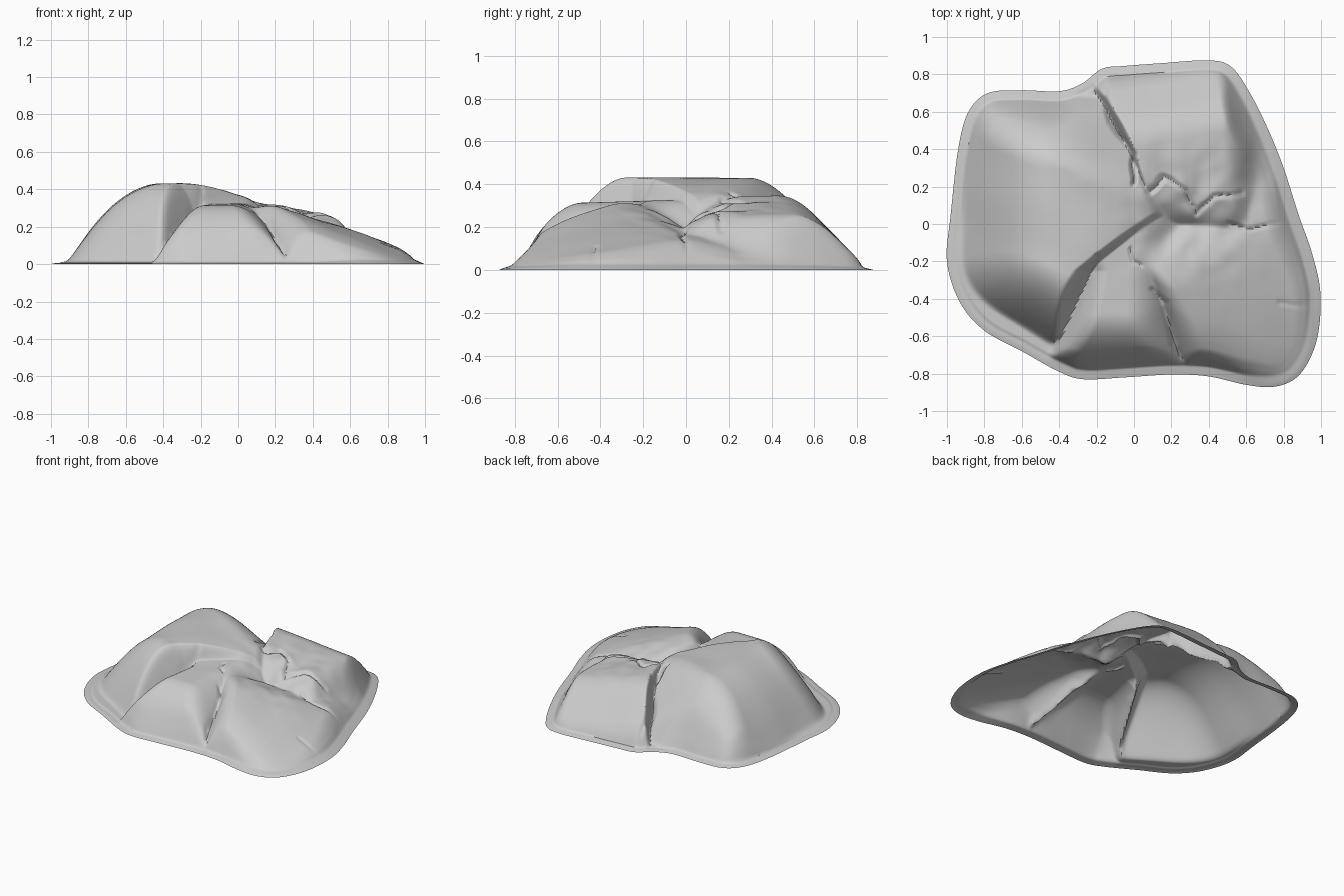
import bpy, bmesh, math
from mathutils import Vector, noise, kdtree, geometry

if "Cube" in bpy.data.objects:
    bpy.data.objects.remove(bpy.data.objects["Cube"])

# Footprint of the boulder
OUTLINE = [(-1, -.2), (-.98, .05), (-.94, .4), (-.885, .6), (-.78, .7), (-.6, .715), (-.4, .71),
           (-.28, .75), (-.17, .83), (-.05, .845), (.15, .86), (.4, .875), (.52, .84), (.62, .7),
           (.72, .5), (.8, .3), (.88, .05), (.95, -.15), (.995, -.35), (.99, -.55), (.95, -.7),
           (.87, -.82), (.75, -.87), (.6, -.86), (.4, -.815), (.2, -.805), (-.05, -.82),
           (-.27, -.83), (-.4, -.79), (-.6, -.68), (-.8, -.57), (-.93, -.42)]
STEPS, RINGS = 14, 120

# Narrow cracks: depth, half width, path
CRACKS = [
    (.03, .025, [(-.16, .77), (-.12, .55), (-.01, .37), (.0, .22)]),
    (.015, .03, [(-.44, -.67), (-.3, -.43), (-.19, -.17)]),
    (.015, .03, [(.1, -.36), (.17, -.42), (.21, -.65), (.28, -.74)]),
    (.018, .025, [(.08, .17), (.16, .25), (.28, .19), (.33, .06), (.42, .15), (.58, .17)]),
    (.015, .022, [(.5, .0), (.64, -.03), (.76, 0), (.86, .04)]),
    (.012, .022, [(-.02, -.13), (.0, -.2), (.04, -.22)]),
    (.008, .02, [(.78, -.42), (.86, -.44), (.95, -.43)]),
]
CRACKS = [(d, w, [Vector(p) for p in path]) for d, w, path in CRACKS]


def smin(k, *vals):
    """Smooth minimum: rounds the edges where planes meet."""
    r = vals[0]
    for v in vals[1:]:
        h = max(k - abs(r - v), 0) / k
        r = min(r, v) - h * h * k / 4
    return r


def smax(k, *vals):
    return -smin(k, *[-v for v in vals])


def step(a, b, x):
    t = min(max((x - a) / (b - a), 0), 1)
    return t * t * (3 - 2 * t)


def catmull(a, b, c, d, t):
    return .5 * (2 * b + (c - a) * t + (2 * a - 5 * b + 4 * c - d) * t * t
                 + (3 * b - a - 3 * c + d) * t ** 3)


def height(x, y, d):
    # Signed offsets from the three main seams
    s = .905 * x - .426 * y + .099
    t = .944 * x + .33 * y
    u = .942 * x + .336 * y - .118
    seam_l = .05 + (y + .66) * .53 + 1.2 * max(0, y + .25)
    seam_r = .05 + (y + .72) * .55
    # Big left lobe
    left = smin(.3, .43 - .6 * max(0, x + .33) ** 2, (x + .92) * 1.4,
                (.78 + .52 * x + .85 * y) * 2.0, (.69 - y) * 1.85)
    left = smin(.08, left, .37 - .9 * (y - .4) - .5 * (x + .3) if y > .1 else 1,
                seam_l - 2.6 * s, .36 - 3 * u)
    # Front middle lobe and central saddle
    front = smin(.2, .315 + .03 * (y + .45), (y + .8) * 1.6)
    front = smin(.12, front, seam_l + 2 * s, seam_r - 1.3 * t, .33 - 1.5 * (y - .2))
    # Front right lobe
    right = smin(.1, .32 - .34 * (x - .2), (y + .865) * 1.0,
                 (1.21 - .75 * x + .66 * y) * .43, seam_r + 1.3 * t, .19 - .6 * y)
    # Back right lobe
    back = smin(.1, .35 - .19 * x, (.855 - y) * 1.0, .27 - 1.6 * (x - .53),
                .35 + y - .15)
    back = smin(.03, back, .3 + 4 * u)
    # Low apron on the right
    apron = smin(.1, .65 * d, .2, x - .35, y + .15)
    # Sharp seams at the front, soft blending towards the saddle
    z = smax(.02 + .05 * step(-.3, .0, y) * (1 - step(.15, .35, y)), left, front)
    z = smax(.02 + .05 * step(-.35, -.1, y), z, right)
    z = smax(.05, smax(.02, z, back), apron)

    # Cracks, slightly wandering
    p = Vector((x, y))
    q = p + Vector((noise.noise((x * 9, y * 9, 3)), noise.noise((x * 9, y * 9, 8)))) * .022
    for depth, width, path in CRACKS:
        best = 9
        for a, b in zip(path, path[1:]):
            f = geometry.intersect_point_line(q, a, b)[1]
            best = min(best, (q - a.lerp(b, min(max(f, 0), 1))).length)
        if best < width:
            z -= depth * (1 - best / width) ** 1.5
    # Weathered surface, rougher around the broken middle
    rough = math.exp(-((x - .3) ** 2 + (y - .08) ** 2) / .09)
    z += .007 * noise.noise((x * 4, y * 4, 1)) + .02 * rough * noise.noise((x * 10, y * 10, 5))
    # Thin skirt around the foot, a plain gentle slope on the right
    z = smax(.03, z, .012)
    w = step(.35, .75, x)
    skirt = .25 * d + 2 * max(0, d - .05)
    cap = skirt * (1 - w) + (.45 * d + .8 * max(0, d - .06)) * w
    return max(0, smin(min(.05, .5 * d + 1e-4), z, cap))


# Smooth outline samples
n = len(OUTLINE)
rim = []
for i in range(n):
    pts = [Vector(OUTLINE[(i + j) % n]) for j in (-1, 0, 1, 2)]
    rim += [catmull(*pts, k / STEPS) for k in range(STEPS)]
kd = kdtree.KDTree(len(rim))
for i, p in enumerate(rim):
    kd.insert((p.x, p.y, 0), i)
kd.balance()

# Boulder shell: concentric rings lifted to the height, open underneath
bm = bmesh.new()


def vert(x, y, edge=False):
    d = 0 if edge else kd.find((x, y, 0))[2]
    return bm.verts.new((x, y, 0 if edge else height(x, y, d)))


centre = vert(0, 0)
prev = None
for r in range(1, RINGS + 1):
    f = r / RINGS
    ring = [vert(p.x * f, p.y * f, r == RINGS) for p in rim]
    for i in range(len(ring)):
        j = (i + 1) % len(ring)
        if prev:
            bm.faces.new((prev[i], ring[i], ring[j], prev[j]))
        else:
            bm.faces.new((centre, ring[i], ring[j]))
    prev = ring
bmesh.ops.recalc_face_normals(bm, faces=bm.faces)
if sum(f.normal.z for f in bm.faces) < 0:
    bmesh.ops.reverse_faces(bm, faces=bm.faces)
mesh = bpy.data.meshes.new("boulder")
bm.to_mesh(mesh)
bm.free()
boulder = bpy.data.objects.new("boulder", mesh)
bpy.context.collection.objects.link(boulder)
bpy.context.view_layer.objects.active = boulder
boulder.select_set(True)
bpy.ops.object.shade_smooth_by_angle(angle=math.radians(50))
